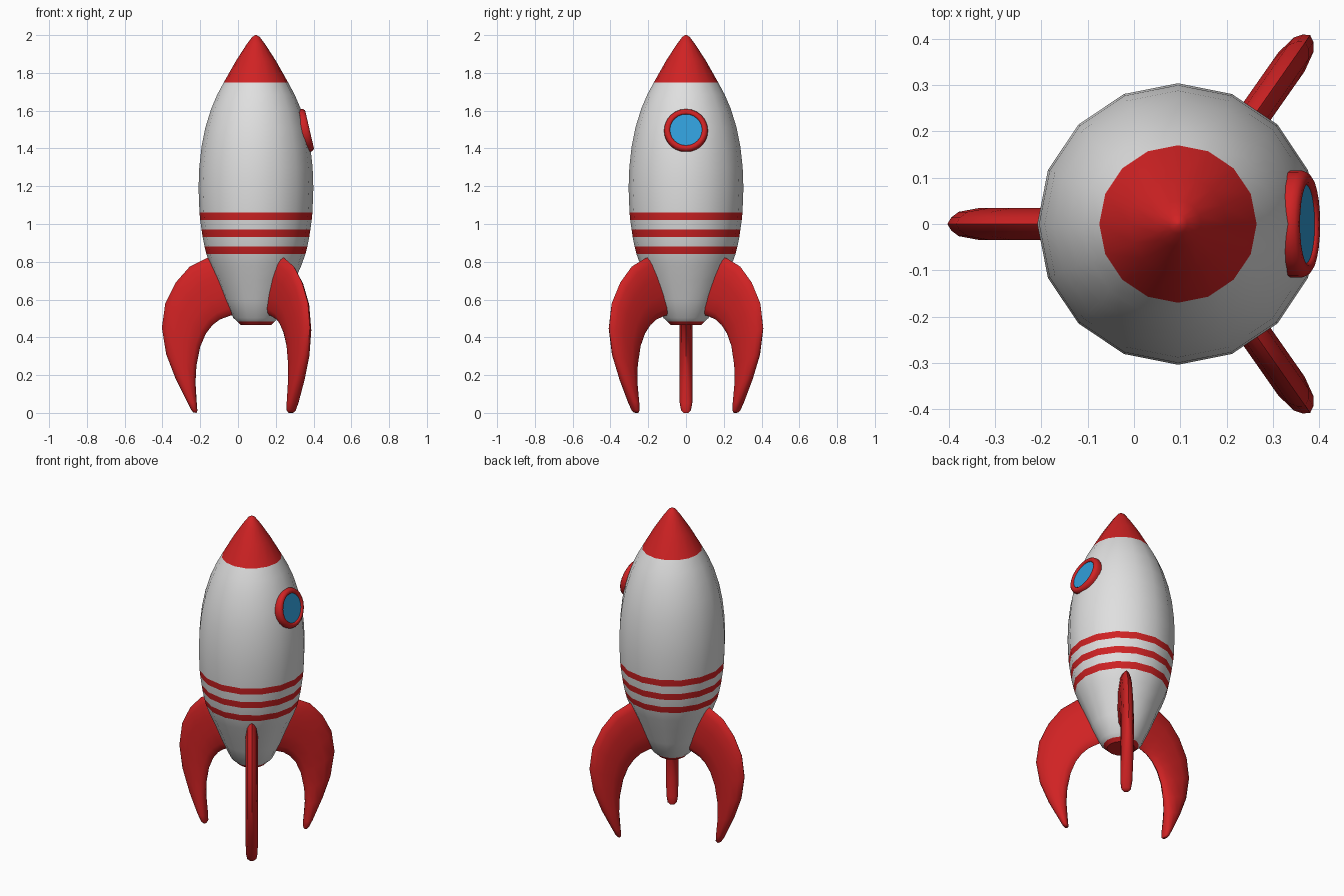
import bpy, bmesh, math
from mathutils import Matrix, Vector

if "Cube" in bpy.data.objects:
    bpy.data.objects.remove(bpy.data.objects["Cube"])

AX = 0.095  # x of the rocket's axis


def material(name, rgb):
    m = bpy.data.materials.new(name)
    m.diffuse_color = (*rgb, 1)
    m.use_nodes = True
    m.node_tree.nodes["Principled BSDF"].inputs["Base Color"].default_value = m.diffuse_color
    return m


RED = material("red", (0.63, 0.016, 0.017))
WHITE = material("white", (0.74, 0.74, 0.74))
BLUE = material("window blue", (0.03, 0.34, 0.69))


def finish(name, bm, mats, angle, matrix=Matrix(), rule=None):
    bmesh.ops.remove_doubles(bm, verts=bm.verts, dist=1e-5)
    bmesh.ops.recalc_face_normals(bm, faces=bm.faces)
    if rule:
        for f in bm.faces:
            f.material_index = rule(f.calc_center_median())
    me = bpy.data.meshes.new(name)
    bm.to_mesh(me)
    bm.free()
    for m in mats:
        me.materials.append(m)
    me.shade_smooth()
    me.set_sharp_from_angle(angle=math.radians(angle))
    ob = bpy.data.objects.new(name, me)
    ob.matrix_world = matrix
    bpy.context.collection.objects.link(ob)
    return ob


def skin(rings, caps=True):
    """Join closed rings of points into a surface."""
    bm = bmesh.new()
    vs = [[bm.verts.new(p) for p in r] for r in rings]
    n = len(vs[0])
    for a, b in zip(vs, vs[1:]):
        for i in range(n):
            j = (i + 1) % n
            bm.faces.new((a[i], a[j], b[j], b[i]))
    if caps:
        bm.faces.new(vs[0])
        bm.faces.new(vs[-1])
    return bm


def lathe(profile, sides, caps=True):
    return skin([[(r * math.cos(2 * math.pi * i / sides),
                   r * math.sin(2 * math.pi * i / sides), z)
                  for i in range(sides)] for r, z in profile], caps)


# Hull: 16-sided, with nose, three stripes and tail coloured by height
hull = [(0.08, 0.465), (0.10, 0.485), (0.12, 0.503), (0.165, 0.60), (0.205, 0.70),
        (0.24, 0.78), (0.262, 0.84), (0.272, 0.88), (0.282, 0.93), (0.288, 0.97),
        (0.295, 1.02), (0.299, 1.06), (0.304, 1.19), (0.300, 1.30), (0.288, 1.41),
        (0.268, 1.51), (0.237, 1.61), (0.205, 1.685), (0.17, 1.75), (0.105, 1.865),
        (0.05, 1.95), (0.02, 1.99), (0.004, 2.0)]
red_bands = [(0, 0.486), (0.84, 0.88), (0.93, 0.97), (1.02, 1.06), (1.75, 2.1)]
finish("hull", lathe(hull, 16), [WHITE, RED], 40, Matrix.Translation((AX, 0, 0)),
       lambda c: int(any(a < c.z < b for a, b in red_bands)))

# Porthole on the +x side, tilted to follow the hull
tilt = Matrix.Translation((0.379, 0, 1.5)) @ Matrix.Rotation(math.radians(90 - 13), 4, 'Y')
ring = [(0.085, -0.06), (0.085, -0.006), (0.091, 0), (0.103, 0), (0.112, -0.007),
        (0.116, -0.018), (0.116, -0.04), (0.110, -0.065), (0.085, -0.06)]
finish("porthole_ring", lathe(ring, 24, False), [RED], 50, tilt)
finish("porthole_glass", lathe([(0.087, -0.016), (0.087, -0.008)], 24), [BLUE], 40, tilt)

# Fins: stations of (outer r, outer z, inner r, inner z, thickness scale)
stations = [(0.20, 0.83, 0.08, 0.52, 1), (0.26, 0.82, 0.135, 0.515, 1),
            (0.35, 0.775, 0.19, 0.495, 1), (0.425, 0.69, 0.23, 0.465, 1),
            (0.48, 0.58, 0.265, 0.42, 1), (0.498, 0.45, 0.295, 0.35, 1),
            (0.475, 0.31, 0.315, 0.25, 1), (0.425, 0.18, 0.32, 0.16, 1),
            (0.365, 0.06, 0.313, 0.05, 0.95), (0.342, 0.015, 0.31, 0.012, 0.75),
            (0.332, 0.002, 0.314, 0.0, 0.4)]
half = [(0, 0), (0.04, 0.4), (0.12, 0.75), (0.35, 1), (0.65, 1), (0.88, 0.75), (0.96, 0.4), (1, 0)]
section = half + [(u, -t) for u, t in half[-2:0:-1]]


def fin(name, degrees):
    rings = []
    for ro, zo, ri, zi, s in stations:
        o, i = Vector((ro, 0, zo)), Vector((ri, 0, zi))
        rings.append([o.lerp(i, u) + Vector((0, 0.035 * t * s, 0)) for u, t in section])
    finish(name, skin(rings), [RED], 50, Matrix.Translation((AX, 0, 0))
           @ Matrix.Rotation(math.radians(degrees), 4, 'Z'))


for name, degrees in (("left_fin", 180), ("back_fin", 55), ("front_fin", -55)):
    fin(name, degrees)
